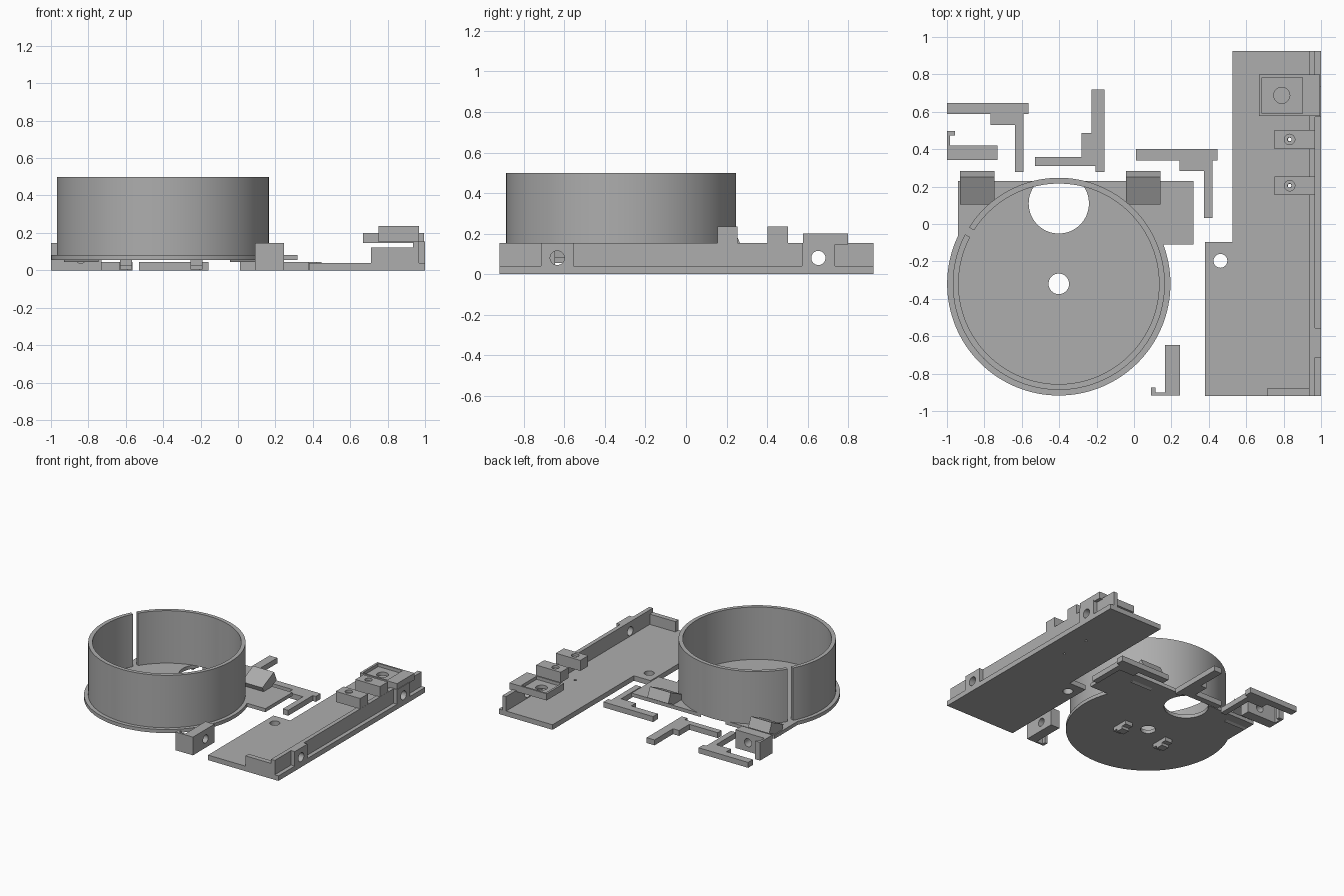
import bpy, bmesh, math
from mathutils import Matrix

if "Cube" in bpy.data.objects:
    bpy.data.objects.remove(bpy.data.objects["Cube"])

grey = bpy.data.materials.new("plain_grey")
grey.diffuse_color = (0.42, 0.42, 0.42, 1)
grey.use_nodes = True
grey.node_tree.nodes["Principled BSDF"].inputs["Base Color"].default_value = grey.diffuse_color


def make(name, bm):
    bmesh.ops.recalc_face_normals(bm, faces=bm.faces)
    me = bpy.data.meshes.new(name)
    bm.to_mesh(me)
    bm.free()
    ob = bpy.data.objects.new(name, me)
    bpy.context.collection.objects.link(ob)
    me.materials.append(grey)
    return ob


def box(name, x0, x1, y0, y1, z0, z1):
    bm = bmesh.new()
    m = Matrix.Translation(((x0 + x1) / 2, (y0 + y1) / 2, (z0 + z1) / 2))
    m = m @ Matrix.Diagonal((x1 - x0, y1 - y0, z1 - z0, 1))
    bmesh.ops.create_cube(bm, size=1, matrix=m)
    return make(name, bm)


def cyl(name, c, r, h, axis='Z', n=32):
    bm = bmesh.new()
    m = Matrix.Translation(c)
    if axis == 'X':
        m = m @ Matrix.Rotation(math.pi / 2, 4, 'Y')
    bmesh.ops.create_cone(bm, cap_ends=True, segments=n, radius1=r, radius2=r, depth=h, matrix=m)
    return make(name, bm)


def prism(name, pts, z0, z1):
    bm = bmesh.new()
    f = bm.faces.new([bm.verts.new((x, y, z0)) for x, y in pts])
    r = bmesh.ops.extrude_face_region(bm, geom=[f])
    bmesh.ops.translate(bm, vec=(0, 0, z1 - z0),
                        verts=[v for v in r['geom'] if isinstance(v, bmesh.types.BMVert)])
    return make(name, bm)


def boolean(ob, tools, op='DIFFERENCE'):
    bpy.context.view_layer.objects.active = ob
    for t in tools:
        m = ob.modifiers.new("cut", 'BOOLEAN')
        m.operation, m.object, m.solver = op, t, 'EXACT'
        bpy.ops.object.modifier_apply(modifier=m.name)
        bpy.data.objects.remove(t, do_unlink=True)
    return ob


def smooth(ob):
    bpy.ops.object.select_all(action='DESELECT')
    ob.select_set(True)
    bpy.context.view_layer.objects.active = ob
    bpy.ops.object.shade_smooth_by_angle(angle=math.radians(30))


# Drum base: round flange with a straight back edge, joined to a rectangular plate
CX, CY = -0.402, -0.32
base = cyl("drum_base", (CX, CY, 0.069), 0.597, 0.028, n=128)
boolean(base, [box("c", -2, 2, 0.23, 1, -1, 1)])
boolean(base, [box("p", -0.94, 0.318, -0.11, 0.23, 0.055, 0.083)], 'UNION')
boolean(base, [cyl("c", (CX, CY, 0.07), 0.055, 0.3),
               cyl("c", (CX, 0.11, 0.07), 0.161, 0.3, n=64)])
smooth(base)

# Drum wall with a narrow slot
wall = cyl("drum_wall", (CX, CY, 0.29), 0.567, 0.42, n=128)
slot = box("c", 0.45, 0.65, -0.021, 0.021, 0, 1)
slot.matrix_world = Matrix.Translation((CX, CY, 0)) @ Matrix.Rotation(math.radians(150), 4, 'Z')
bpy.context.view_layer.update()
boolean(wall, [cyl("c", (CX, CY, 0.29), 0.536, 1, n=128), slot])
smooth(wall)

# Small lugs under the drum base
for i, s in enumerate((-1, 1)):
    x = -0.41 + s * 0.188
    lug = box(f"under_lug_{i}", x - 0.032, x + 0.032, -0.46, -0.32, 0.025, 0.056)
    boolean(lug, [box("p", x - 0.032, x + 0.032, -0.42, -0.36, 0.004, 0.04)], 'UNION')

# Tilted blocks on the rear of the plate
for i, x0 in enumerate((-0.93, -0.042)):
    bm = bmesh.new()
    prof = [(0.103, 0.12), (0.25, 0.19), (0.284, 0.115), (0.137, 0.045)]
    f = bm.faces.new([bm.verts.new((x0, y, z)) for y, z in prof])
    r = bmesh.ops.extrude_face_region(bm, geom=[f])
    bmesh.ops.translate(bm, vec=(0.184, 0, 0),
                        verts=[v for v in r['geom'] if isinstance(v, bmesh.types.BMVert)])
    make(f"tilted_block_{i}", bm)

# Flat stepped arms
arm = [(-1, .647), (-.563, .647), (-.563, .587), (-.59, .587), (-.59, .278),
       (-.637, .278), (-.637, .53), (-.767, .53), (-.767, .587), (-1, .587)]
arm_turned = [(-.227, .72), (-.158, .72), (-.158, .278), (-.206, .278), (-.206, .31),
              (-.53, .31), (-.53, .358), (-.28, .358), (-.28, .487), (-.227, .487)]
prism("arm_left", arm, 0, 0.043)
prism("arm_middle", arm_turned, 0, 0.043)
prism("arm_right", [(x + 1.01, y - 0.247) for x, y in arm], 0, 0.043)

# Hooked clips, the second turned a quarter
clip = [(0, 0), (.27, 0), (.27, .079), (.016, .079), (.016, .131),
        (.043, .131), (.043, .155), (0, .155)]
a = prism("clip_left", [(x - 1, y + .342) for x, y in clip], 0, 0.145)
boolean(a, [bpy_c for bpy_c in [cyl("c", (0, 0, 0), 0.032, 0.14)]
            if not setattr(bpy_c, "matrix_world", Matrix.Translation((-.84, .38, .07))
                           @ Matrix.Rotation(math.pi / 2, 4, 'X'))])
b = prism("clip_right", [(.245 - y, x - .916) for x, y in clip], 0, 0.145)
boolean(b, [cyl("c", (.207, -.757, .07), 0.032, 0.14, 'X')])
smooth(a)
smooth(b)

# Long tray floor
tray = prism("tray_floor", [(.38, -.92), (1, -.92), (1, .925), (.527, .925),
                            (.527, -.097), (.38, -.097)], 0, 0.04)
BLOCKS = (0.205, 0.452)
boolean(tray, [cyl("c", (.462, -.197, 0), 0.037, 0.3)]
        + [cyl("c", (.832, y, 0), 0.01, 0.2, n=12) for y in BLOCKS])
smooth(tray)

# Tray side wall with two drilled pads, and the low front wall
side = box("tray_side_wall", .935, .968, -.92, .925, 0.038, 0.155)
for y0, y1 in ((-.715, -.555), (.573, .735)):
    boolean(side, [box("p", .95, 1, y0, y1, 0.038, 0.155)], 'UNION')
boolean(side, [cyl("c", (.95, y, .08), 0.035, 0.3, 'X') for y in (-.635, .653)])
smooth(side)
box("tray_front_wall", .71, .937, -.92, -.88, 0.038, 0.122)

# Small drilled blocks overhanging from the side wall
for i, y in enumerate(BLOCKS):
    o = box(f"small_block_{i}", .752, .967, y - .05, y + .05, 0.152, 0.236)
    boolean(o, [cyl("c", (.832, y, .2), 0.011, 0.3, n=16),
                cyl("c", (.832, y, .236), 0.028, 0.04)])
    smooth(o)

# Large block with a pocket and a round hole
big = box("large_block", .668, .995, .578, .798, 0.147, 0.2)
boolean(big, [box("c", .685, .9, .592, .784, 0.175, 0.3),
              cyl("c", (.79, .688, .17), 0.043, 0.3)])
smooth(big)
